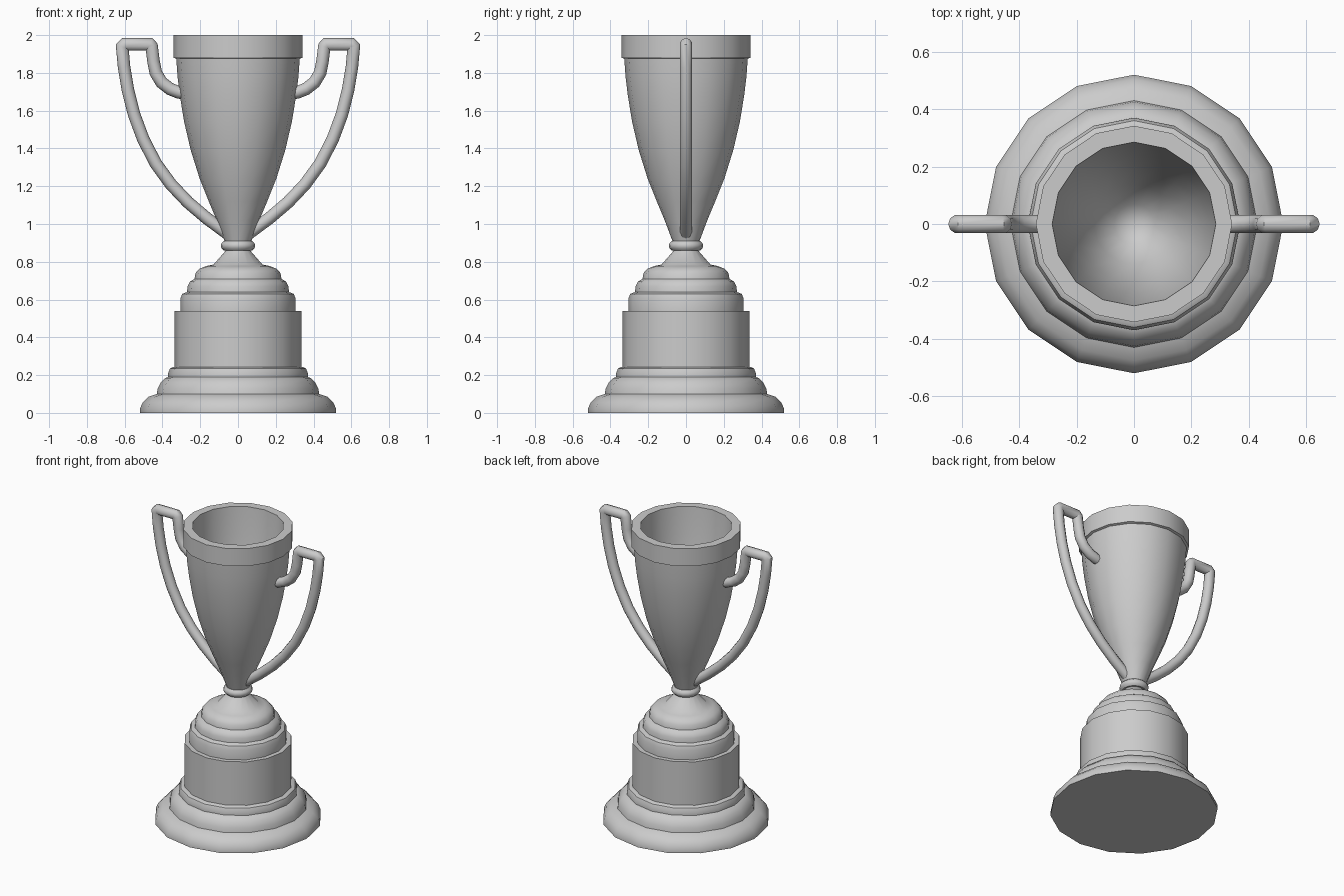
import bpy, bmesh, math
from mathutils import Vector

if "Cube" in bpy.data.objects:
    bpy.data.objects.remove(bpy.data.objects["Cube"])


def finish(name, bm):
    bmesh.ops.recalc_face_normals(bm, faces=bm.faces)
    me = bpy.data.meshes.new(name)
    bm.to_mesh(me)
    bm.free()
    ob = bpy.data.objects.new(name, me)
    bpy.context.collection.objects.link(ob)
    bpy.ops.object.select_all(action='DESELECT')
    ob.select_set(True)
    bpy.context.view_layer.objects.active = ob
    bpy.ops.object.shade_smooth_by_angle(angle=math.radians(38))
    return ob


def lathe(name, profile, sides=16):
    """Revolve (radius, z) points around z; points at radius 0 close the form."""
    bm = bmesh.new()
    vs = [bm.verts.new((r, 0, z)) for r, z in profile]
    es = [bm.edges.new(p) for p in zip(vs, vs[1:])]
    bmesh.ops.spin(bm, geom=vs + es, cent=(0, 0, 0), axis=(0, 0, 1),
                   angle=math.tau, steps=sides, use_merge=False)
    bmesh.ops.remove_doubles(bm, verts=bm.verts, dist=1e-4)
    return finish(name, bm)


def handle(name, path, side, radius=0.033, sides=10):
    """Sweep a round section along an xz path with mitred corners."""
    bm = bmesh.new()
    pts = [Vector((side * x, z)) for x, z in path]
    rings = []
    for i, p in enumerate(pts):
        a = (p - pts[i - 1]).normalized() if i else (pts[1] - p).normalized()
        b = (pts[i + 1] - p).normalized() if i < len(pts) - 1 else a
        t = (a + b).normalized()
        n = Vector((-t.y, t.x)) / t.dot(a)
        ring = []
        for k in range(sides):
            ang = math.tau * k / sides
            q = p + n * radius * math.cos(ang)
            ring.append(bm.verts.new((q.x, radius * math.sin(ang), q.y)))
        rings.append(ring)
    for r0, r1 in zip(rings, rings[1:]):
        for k in range(sides):
            j = (k + 1) % sides
            bm.faces.new((r0[k], r0[j], r1[j], r1[k]))
    bm.faces.new(rings[0])
    bm.faces.new(rings[-1])
    return finish(name, bm)


# Stepped foot, drum and upper tiers
lathe("foot", [
    (0, 0), (0.52, 0), (0.52, 0.02), (0.505, 0.055), (0.475, 0.085), (0.43, 0.1),
    (0.425, 0.13), (0.41, 0.16), (0.385, 0.185), (0.37, 0.19),
    (0.37, 0.21), (0.36, 0.235), (0.345, 0.243), (0, 0.243)])
lathe("drum", [(0, 0.24), (0.335, 0.24), (0.335, 0.54), (0, 0.54)])
lathe("upper_tiers", [
    (0, 0.535), (0.305, 0.535), (0.305, 0.605), (0.295, 0.63), (0.27, 0.64),
    (0.267, 0.67), (0.255, 0.695), (0.23, 0.71), (0.225, 0.74), (0.205, 0.763),
    (0.17, 0.777), (0.13, 0.785), (0.06, 0.865), (0, 0.865)])

# Stem ring between base and cup
lathe("stem_ring", [
    (0, 0.86), (0.075, 0.86), (0.088, 0.872), (0.091, 0.885),
    (0.088, 0.898), (0.075, 0.91), (0, 0.91)])

# Hollow cup with a thick rim band
lathe("cup", [
    (0, 0.905), (0.07, 0.905), (0.113, 1.02), (0.155, 1.12), (0.203, 1.24),
    (0.25, 1.39), (0.285, 1.54), (0.308, 1.68), (0.32, 1.78), (0.327, 1.875),
    (0.342, 1.88), (0.342, 2.0), (0.285, 2.0), (0.272, 1.8), (0.245, 1.6),
    (0.205, 1.42), (0.14, 1.26), (0.07, 1.17), (0, 1.14)])

# Pair of handles
path = [(0.27, 1.69), (0.315, 1.697), (0.36, 1.715), (0.405, 1.75), (0.435, 1.8),
        (0.447, 1.86), (0.457, 1.94), (0.467, 1.951), (0.6, 1.951), (0.613, 1.938),
        (0.603, 1.83), (0.583, 1.71), (0.55, 1.58), (0.502, 1.45), (0.435, 1.32),
        (0.355, 1.21), (0.265, 1.115), (0.165, 1.03), (0.05, 0.945)]
handle("right_handle", path, 1)
handle("left_handle", path, -1)
